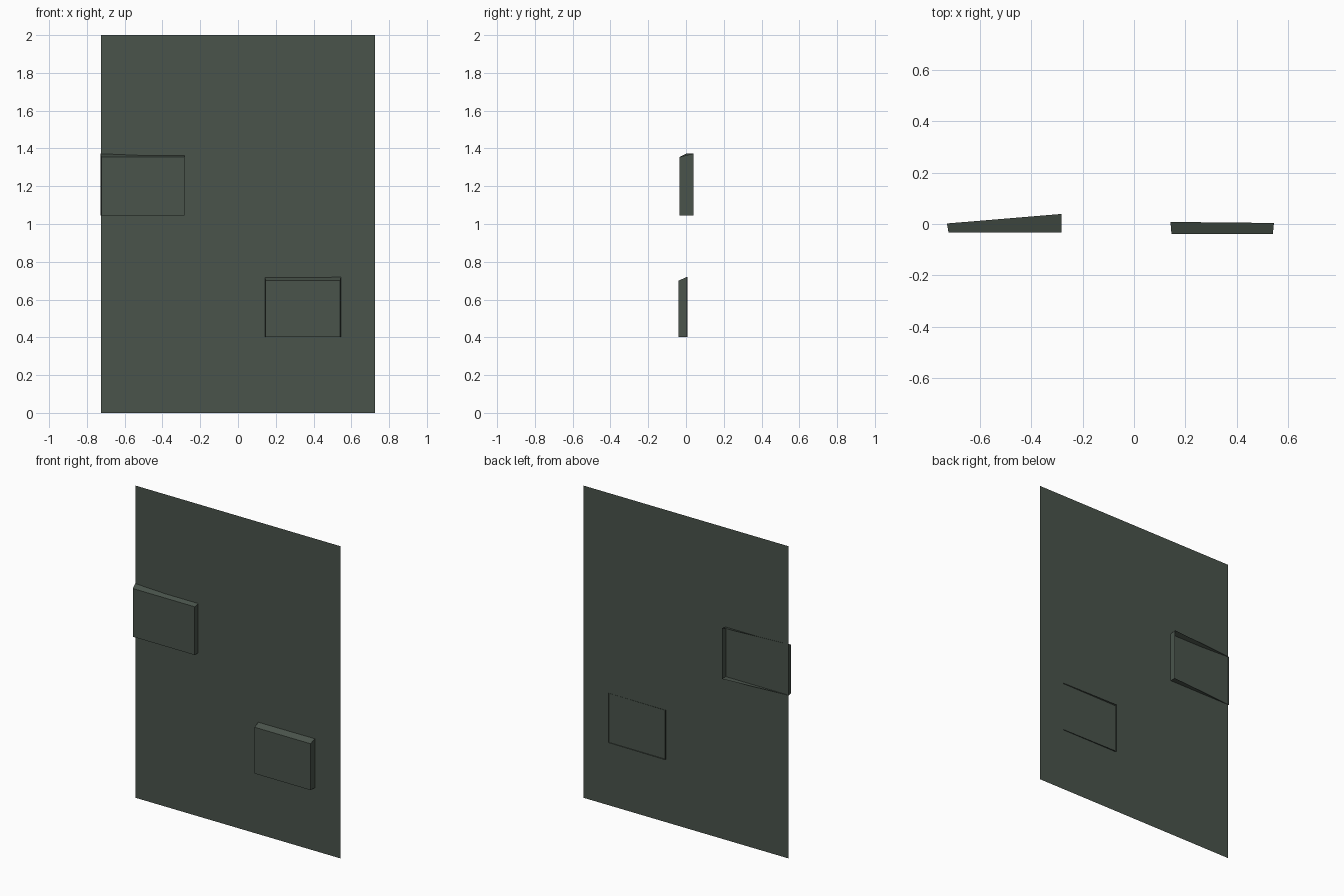
import bpy
import bmesh

if "Cube" in bpy.data.objects:
    bpy.data.objects.remove(bpy.data.objects["Cube"])

green = bpy.data.materials.new("dark grey green")
green.diffuse_color = (0.068, 0.088, 0.071, 1)
green.use_nodes = True
green.node_tree.nodes["Principled BSDF"].inputs["Base Color"].default_value = green.diffuse_color


def make_object(name, points, faces):
    mesh = bpy.data.meshes.new(name)
    bm = bmesh.new()
    verts = [bm.verts.new(p) for p in points]
    for f in faces:
        bm.faces.new([verts[i] for i in f])
    bm.to_mesh(mesh)
    bm.free()
    mesh.materials.append(green)
    obj = bpy.data.objects.new(name, mesh)
    bpy.context.collection.objects.link(obj)
    return obj


def raised_block(name, front_x, back_x, front_y, back_y, bottom, front_top, back_top):
    """Open-backed block: a front face and four side walls, with a sloping top."""
    (fl, fr), (bl, br), (yl, yr) = front_x, back_x, back_y
    front = [(fl, front_y, bottom), (fr, front_y, bottom),
             (fr, front_y, front_top), (fl, front_y, front_top)]
    back = [(bl, yl, bottom), (br, yr, bottom),
            (br, yr, back_top), (bl, yl, back_top)]
    walls = [((i + 1) % 4, i, i + 4, (i + 1) % 4 + 4) for i in range(4)]
    return make_object(name, front + back, [(0, 1, 2, 3)] + walls)


# Flat wall sheet, single layer
w = 0.726
make_object("wall_panel", [(-w, 0, 0), (w, 0, 0), (w, 0, 2), (-w, 0, 2)], [(0, 1, 2, 3)])

# Upper block, its right end poking out through the back of the sheet
raised_block("upper_block", (-0.722, -0.283), (-0.729, -0.283), -0.034,
             (0.002, 0.039), 1.046, 1.355, 1.373)

# Lower block, its rim just breaking through the back
raised_block("lower_block", (0.146, 0.541), (0.142, 0.545), -0.039,
             (0.008, 0.004), 0.403, 0.70, 0.72)
